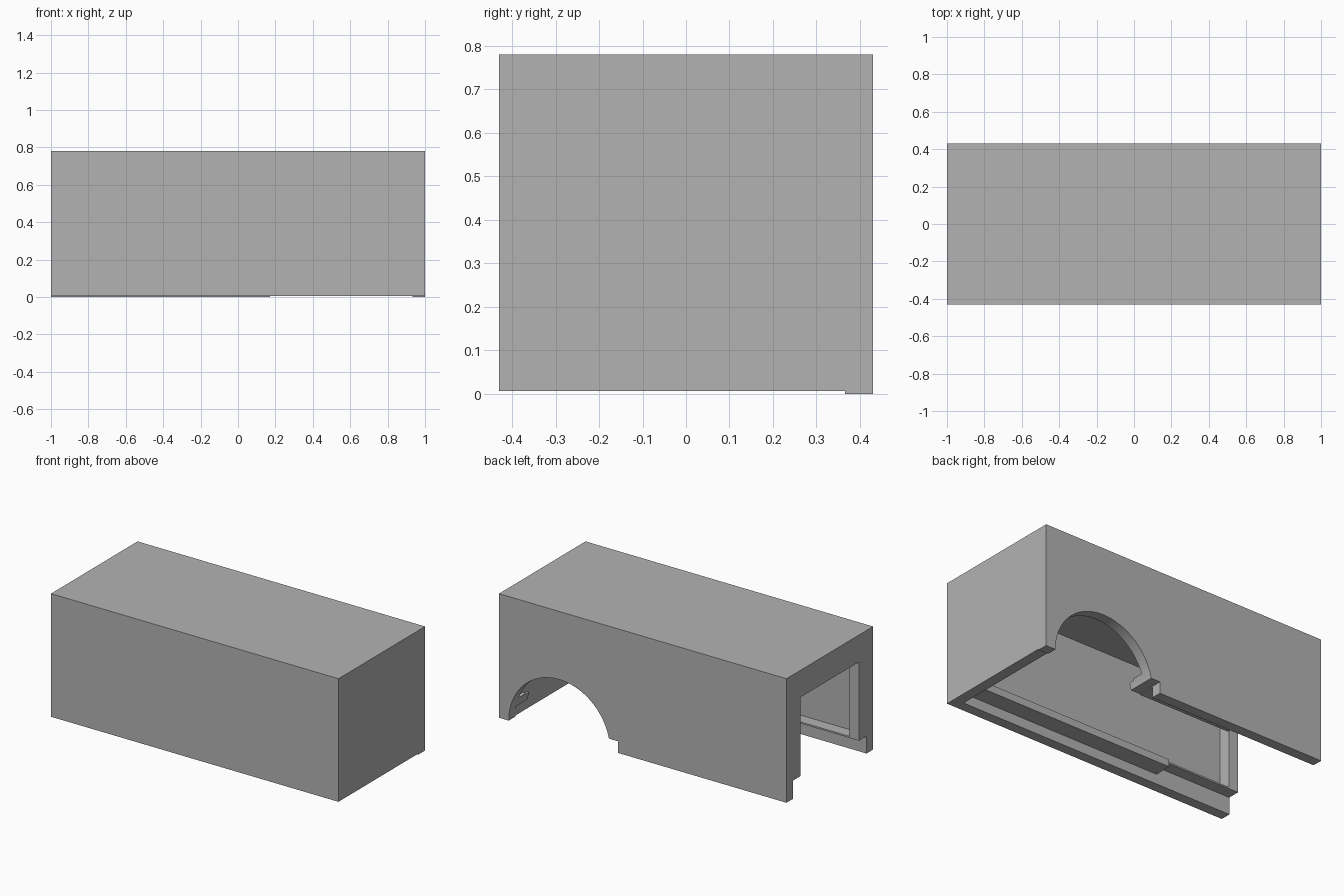
import bpy, bmesh, math

if "Cube" in bpy.data.objects:
    bpy.data.objects.remove(bpy.data.objects["Cube"], do_unlink=True)

gray = bpy.data.materials.new("plain_gray")
gray.use_nodes = True
gray.diffuse_color = (0.45, 0.45, 0.45, 1)
gray.node_tree.nodes["Principled BSDF"].inputs["Base Color"].default_value = (0.45, 0.45, 0.45, 1)

HALF_Y, IN_Y = 0.43, 0.365      # outer and inner side faces
IN_X = 0.933                    # inner end faces
TOP, CEIL = 0.78, 0.71


def extrude_x(name, profile, x0, x1):
    """Solid made from a (y, z) outline swept along x."""
    bm = bmesh.new()
    face = bm.faces.new([bm.verts.new((x0, y, z)) for y, z in profile])
    ext = bmesh.ops.extrude_face_region(bm, geom=[face])
    moved = [v for v in ext["geom"] if isinstance(v, bmesh.types.BMVert)]
    bmesh.ops.translate(bm, verts=moved, vec=(x1 - x0, 0, 0))
    bmesh.ops.recalc_face_normals(bm, faces=bm.faces)
    mesh = bpy.data.meshes.new(name)
    bm.to_mesh(mesh)
    bm.free()
    mesh.materials.append(gray)
    obj = bpy.data.objects.new(name, mesh)
    bpy.context.collection.objects.link(obj)
    return obj


def box(name, x0, x1, y0, y1, z0, z1):
    return extrude_x(name, [(y0, z0), (y1, z0), (y1, z1), (y0, z1)], x0, x1)


# Roof and closed end
box("roof", -1, 1, -HALF_Y, HALF_Y, CEIL, TOP)
box("closed_end_wall", IN_X, 1, -IN_Y, IN_Y, 0.006, CEIL)

# Doorway frame at the open end
half = [(IN_Y, CEIL), (IN_Y, 0.115), (0.29, 0.115), (0.29, 0.61)]
extrude_x("doorway_frame", half + [(-y, z) for y, z in reversed(half)], -1, -IN_X)

# Side walls, each with an inner rail and a wider shelf under it
back_parts = []
for side, label, base in ((-1, "front", 0.006), (1, "back", 0.0)):
    def side_box(name, x0, x1, near, far, z0, z1):
        y0, y1 = sorted((side * near, side * far))
        return box(f"{label}_{name}", x0, x1, y0, y1, z0, z1)
    parts = [
        side_box("wall", -1, 1, IN_Y, HALF_Y, base, CEIL),
        side_box("rail", -IN_X, IN_X, 0.29, IN_Y, 0.115, 0.125),
        side_box("shelf", -0.47, IN_X, 0.255, IN_Y, 0.068, 0.115),
    ]
    if side > 0:
        back_parts = parts

# Wheel arch and small notch cut through the back side
bpy.ops.mesh.primitive_cylinder_add(vertices=96, radius=0.352, depth=0.6,
                                    location=(0.58, 0.4, 0), rotation=(math.pi / 2, 0, 0))
arch = bpy.context.object
arch.name = "arch_cutter"
notch = box("notch_cutter", 0.172, 0.3, 0.1, 0.6, -0.1, 0.073)

for obj in back_parts:
    bpy.ops.object.select_all(action="DESELECT")
    bpy.context.view_layer.objects.active = obj
    obj.select_set(True)
    for cutter in (arch, notch):
        cutter.hide_render = True
        mod = obj.modifiers.new("cut", "BOOLEAN")
        mod.operation, mod.solver, mod.object = "DIFFERENCE", "EXACT", cutter
        bpy.ops.object.modifier_apply(modifier=mod.name)
    bpy.ops.object.shade_smooth_by_angle(angle=math.radians(30))

for cutter in (arch, notch):
    bpy.data.objects.remove(cutter, do_unlink=True)
